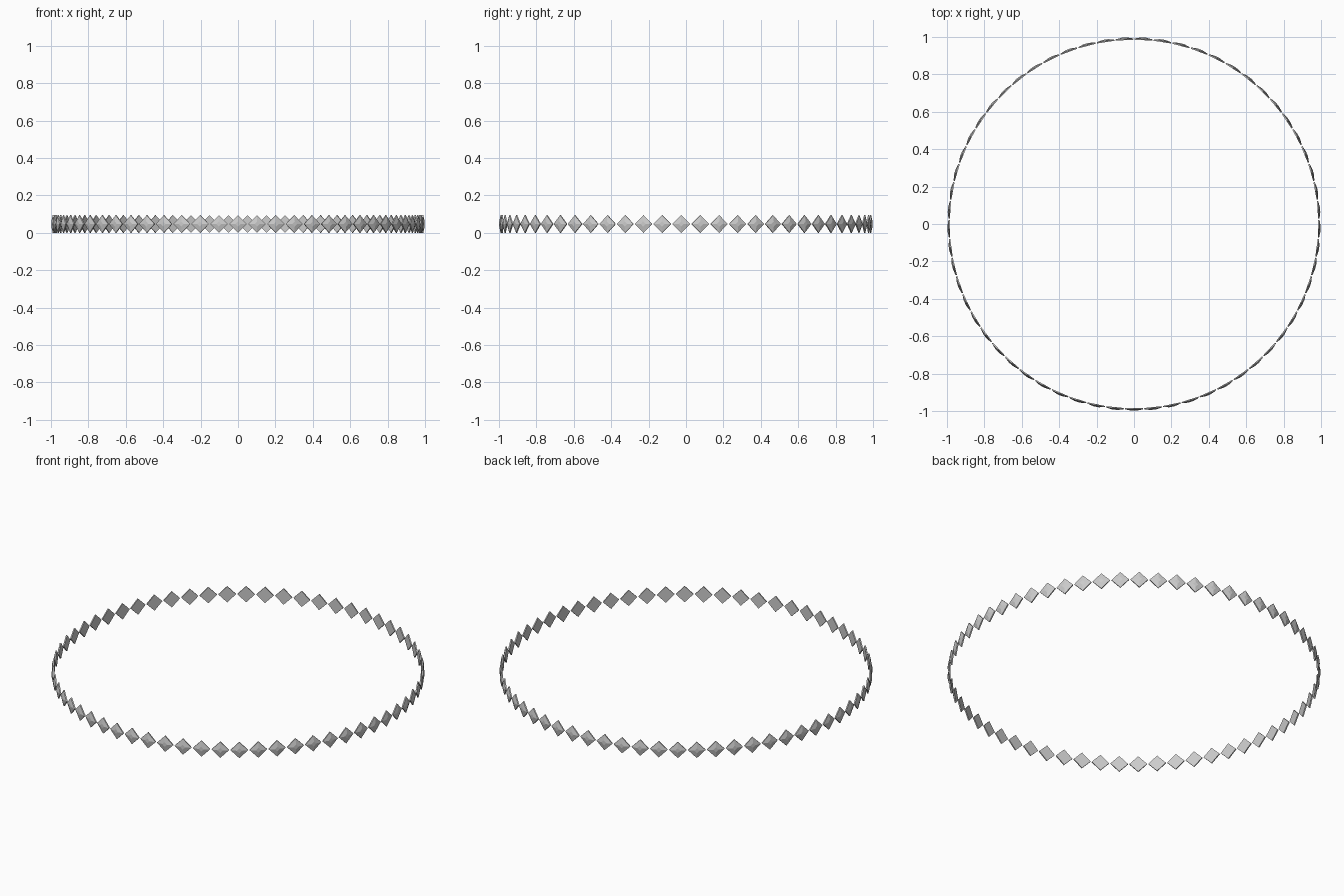
import bpy, bmesh, math

if "Cube" in bpy.data.objects:
    bpy.data.objects.remove(bpy.data.objects["Cube"])

COUNT = 61          # diamond tiles around the ring
HALF = 0.047        # half diagonal of a tile
# depth profile of one tile: (distance from ring axis, scale of the diamond)
SECTIONS = [(0.984, 1.0), (0.991, 1.0), (0.998, 0.3)]


def tile_mesh():
    """One thin diamond slab with a shallow sloped outer face, facing -y."""
    bm = bmesh.new()
    loops = []
    for r, s in SECTIONS:
        d = HALF * s
        loops.append([bm.verts.new((x * d, -r, HALF + z * d))
                      for x, z in ((1, 0), (0, 1), (-1, 0), (0, -1))])
    for a, b in zip(loops, loops[1:]):
        for i in range(4):
            j = (i + 1) % 4
            bm.faces.new((a[i], a[j], b[j], b[i]))
    bm.faces.new(loops[0])
    bm.faces.new(loops[-1])
    bmesh.ops.recalc_face_normals(bm, faces=bm.faces[:])
    mesh = bpy.data.meshes.new("diamond_tile")
    bm.to_mesh(mesh)
    bm.free()
    return mesh


# ring of separate tiles sharing one mesh, the first at the front centre
mesh = tile_mesh()
for k in range(COUNT):
    tile = bpy.data.objects.new(f"diamond_tile_{k + 1:02d}", mesh)
    tile.rotation_euler.z = k * 2 * math.pi / COUNT
    bpy.context.collection.objects.link(tile)
